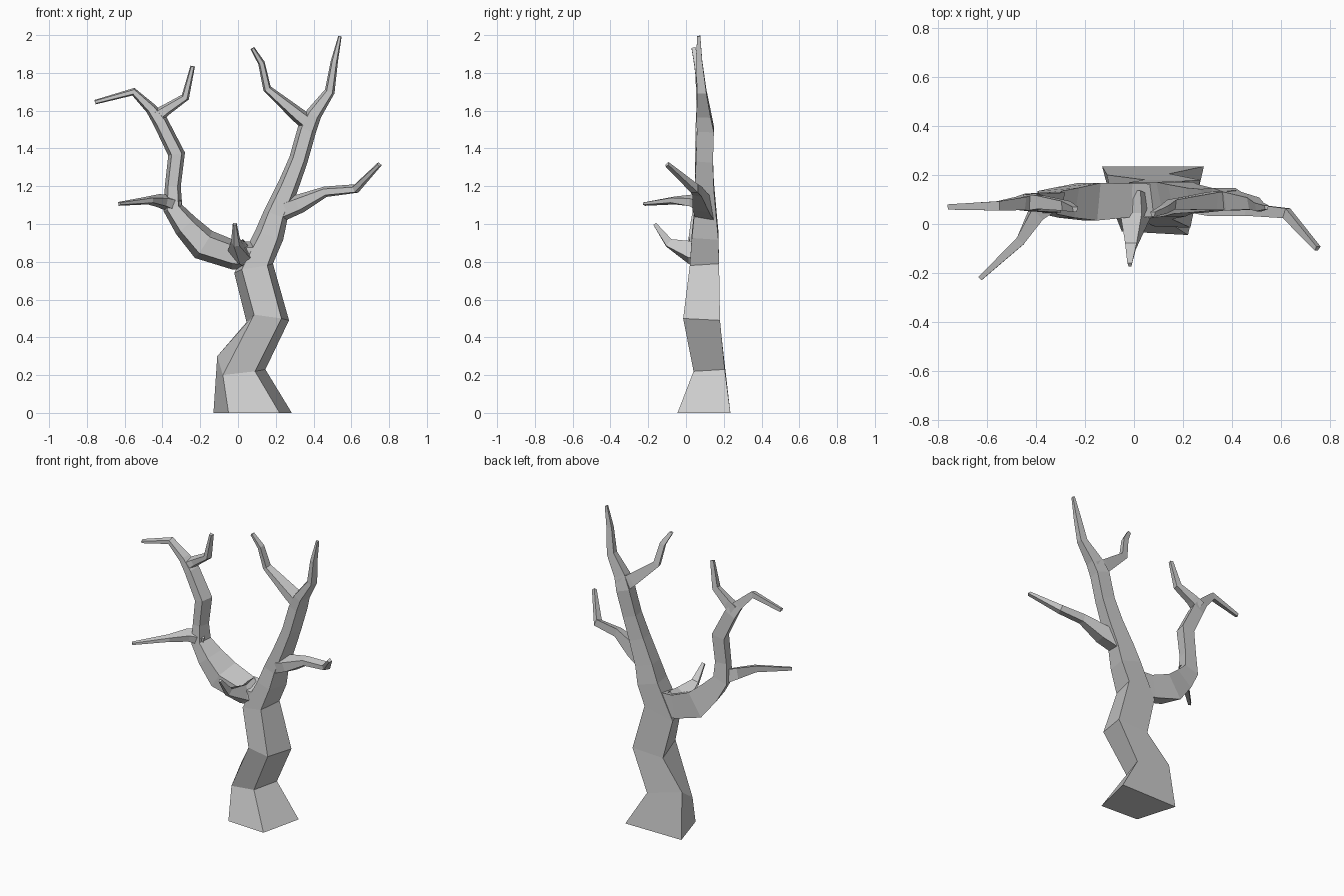
import bpy, bmesh
from mathutils import Vector


def sections(path):
    """Four-sided cross-sections, narrower at the front, along (x, y, z, radius) points."""
    pts = [Vector(p[:3]) for p in path]
    rings = []
    for i, c in enumerate(pts):
        a, b = pts[max(i - 1, 0)], pts[min(i + 1, len(pts) - 1)]
        t = (b - a).normalized()
        if 0 < i < len(pts) - 1:
            t = ((c - a).normalized() + (b - c).normalized()).normalized()
        n = t.cross(Vector((0, 1, 0))).normalized()
        d = -t.cross(n)
        r = path[i][3]
        rings.append([c + n * r * s + d * r * k for s, k in
                      ((0.6, -0.95), (-0.6, -0.95), (-1, 0.85), (1, 0.85))])
    return rings


def loft(name, rings, cap_start=False):
    """Skin the rings with flat faces; branch starts stay open inside their parent."""
    bm = bmesh.new()
    loops = [[bm.verts.new(p) for p in ring] for ring in rings]
    for a, b in zip(loops, loops[1:]):
        for i in range(4):
            j = (i + 1) % 4
            bm.faces.new((a[i], a[j], b[j], b[i]))
    bm.faces.new(loops[-1])
    if cap_start:
        bm.faces.new(loops[0][::-1])
    bmesh.ops.recalc_face_normals(bm, faces=bm.faces[:])
    mesh = bpy.data.meshes.new(name)
    bm.to_mesh(mesh)
    bm.free()
    obj = bpy.data.objects.new(name, mesh)
    bpy.context.collection.objects.link(obj)
    return obj


# Trunk: hand-placed zigzag sections (front left, front right, back right, back left)
trunk = [
    [(-0.05, -0.03, 0), (0.22, -0.045, 0), (0.285, 0.235, 0), (-0.13, 0.235, 0)],
    [(-0.08, 0.045, 0.20), (0.09, 0.04, 0.22), (0.145, 0.205, 0.23), (-0.11, 0.20, 0.30)],
    [(0.085, -0.01, 0.52), (0.23, -0.015, 0.50), (0.27, 0.18, 0.49), (0.045, 0.18, 0.48)],
    [(0.02, 0.02, 0.76), (0.155, 0.02, 0.78), (0.185, 0.175, 0.79), (-0.02, 0.17, 0.74)],
]
# Trunk continues into the right leader up to its tip
leader = sections([
    (0.165, 0.105, 0.94, 0.078), (0.20, 0.105, 1.05, 0.066), (0.265, 0.10, 1.20, 0.056),
    (0.32, 0.10, 1.34, 0.050), (0.365, 0.105, 1.50, 0.050), (0.40, 0.095, 1.58, 0.042),
    (0.485, 0.085, 1.70, 0.027), (0.51, 0.07, 1.86, 0.019), (0.54, 0.068, 1.995, 0.009)])
loft("trunk", trunk + leader, cap_start=True)

# Branches: (x, y, z, radius) along each
branches = {
    "left_limb": [
        (0.09, 0.10, 0.83, 0.075), (-0.02, 0.10, 0.835, 0.076), (-0.18, 0.095, 0.89, 0.085),
        (-0.275, 0.09, 0.99, 0.068), (-0.345, 0.09, 1.085, 0.052), (-0.345, 0.09, 1.20, 0.042),
        (-0.325, 0.09, 1.37, 0.045), (-0.41, 0.09, 1.54, 0.040), (-0.46, 0.085, 1.61, 0.030),
        (-0.553, 0.075, 1.70, 0.021), (-0.757, 0.07, 1.645, 0.012)],
    "left_upper_twig": [
        (-0.43, 0.09, 1.57, 0.038), (-0.38, 0.09, 1.605, 0.030),
        (-0.28, 0.075, 1.67, 0.022), (-0.24, 0.06, 1.835, 0.012)],
    "left_lower_twig": [
        (-0.33, 0.10, 1.10, 0.045), (-0.40, 0.04, 1.12, 0.035),
        (-0.465, -0.07, 1.125, 0.021), (-0.628, -0.222, 1.107, 0.010)],
    "front_stub": [
        (0.03, 0.12, 0.83, 0.07), (0.01, 0.03, 0.845, 0.052),
        (-0.01, -0.09, 0.90, 0.024), (-0.017, -0.165, 1.0, 0.010)],
    "right_branch": [
        (0.23, 0.10, 1.07, 0.055), (0.32, 0.08, 1.105, 0.050), (0.46, 0.06, 1.17, 0.028),
        (0.62, 0.045, 1.185, 0.024), (0.748, -0.10, 1.315, 0.012)],
    "right_upper_twig": [
        (0.39, 0.10, 1.52, 0.045), (0.32, 0.095, 1.575, 0.040), (0.155, 0.08, 1.715, 0.022),
        (0.125, 0.06, 1.85, 0.018), (0.077, 0.04, 1.93, 0.011)],
}
for name, path in branches.items():
    loft(name, sections(path))
